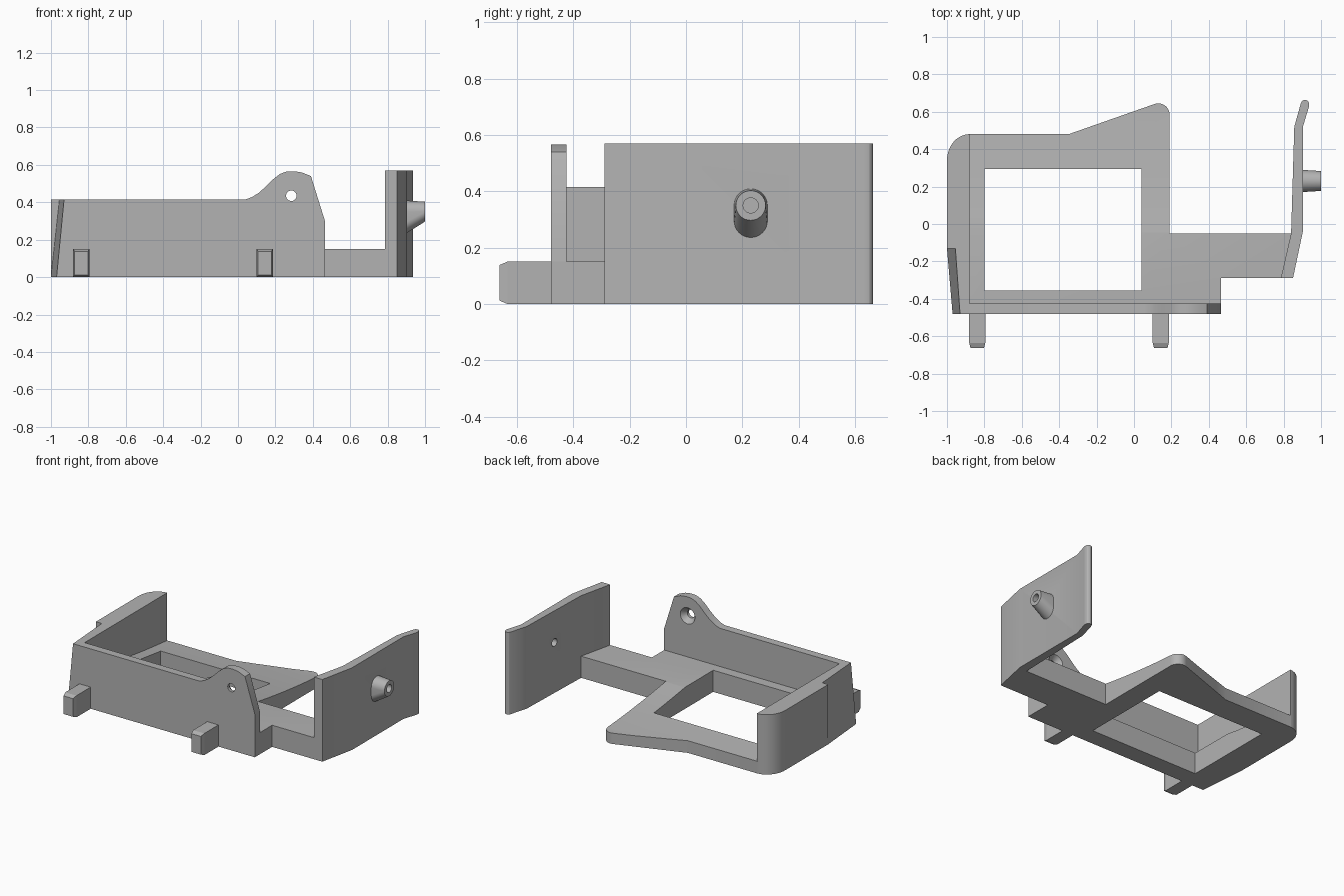
import bpy, bmesh
from math import sin, cos, pi, radians
from mathutils import Matrix, Vector

cube = bpy.data.objects.get("Cube")
if cube:
    bpy.data.objects.remove(cube, do_unlink=True)

grey = bpy.data.materials.new("plain grey")
grey.use_nodes = True
grey.diffuse_color = (0.45, 0.45, 0.45, 1)
grey.node_tree.nodes["Principled BSDF"].inputs["Base Color"].default_value = grey.diffuse_color


def finish(name, bm):
    bmesh.ops.recalc_face_normals(bm, faces=bm.faces)
    mesh = bpy.data.meshes.new(name)
    bm.to_mesh(mesh)
    bm.free()
    mesh.materials.append(grey)
    obj = bpy.data.objects.new(name, mesh)
    bpy.context.collection.objects.link(obj)
    return obj


def loft(name, bottom, top):
    """Closed solid between two matching rings of points."""
    bm = bmesh.new()
    a = [bm.verts.new(p) for p in bottom]
    b = [bm.verts.new(p) for p in top]
    bm.faces.new(a)
    bm.faces.new(b)
    for i in range(len(a)):
        j = (i + 1) % len(a)
        bm.faces.new((a[i], a[j], b[j], b[i]))
    return finish(name, bm)


def prism(name, outline, z0, z1):
    return loft(name, [(x, y, z0) for x, y in outline], [(x, y, z1) for x, y in outline])


def arc(cx, cy, rx, ry, start, end, n=10):
    angles = [radians(start + (end - start) * i / n) for i in range(n + 1)]
    return [(cx + rx * cos(t), cy + ry * sin(t)) for t in angles]


def cone(name, start, end, r1, r2):
    start, end = Vector(start), Vector(end)
    axis = end - start
    bm = bmesh.new()
    turn = axis.to_track_quat('Z', 'Y').to_matrix().to_4x4()
    bmesh.ops.create_cone(bm, cap_ends=True, segments=32, radius1=r1, radius2=r2,
                          depth=axis.length,
                          matrix=Matrix.Translation((start + end) / 2) @ turn)
    return finish(name, bm)


def cut(obj, cutter):
    mod = obj.modifiers.new("cut", 'BOOLEAN')
    mod.operation = 'DIFFERENCE'
    mod.solver = 'EXACT'
    mod.object = cutter
    bpy.context.view_layer.update()
    result = bpy.data.meshes.new_from_object(
        obj.evaluated_get(bpy.context.evaluated_depsgraph_get()))
    obj.modifiers.clear()
    obj.data = result
    bpy.data.objects.remove(cutter, do_unlink=True)


def smooth(obj):
    bpy.ops.object.select_all(action='DESELECT')
    obj.select_set(True)
    bpy.context.view_layer.objects.active = obj
    bpy.ops.object.shade_smooth_by_angle(angle=radians(25))


# Base frame with side arm, window and a top that thins towards the back
T = 0.15
outline = [(-0.885, -0.48), (0.465, -0.48), (0.465, -0.29), (0.80, -0.29), (0.85, -0.05),
           (0.19, -0.05)]
outline += arc(0.13, 0.585, 0.06, 0.06, 0, 110) + [(-0.35, 0.48), (-0.885, 0.48)]
base = prism("base_frame", outline, 0, T)
window = [(-0.80, -0.355), (0.04, -0.355), (0.04, 0.295), (-0.80, 0.295)]
cut(base, prism("window_cutter", window, -0.1, 0.3))
bm = bmesh.new()
bm.from_mesh(base.data)
for i in range(9):
    bmesh.ops.bisect_plane(bm, geom=bm.verts[:] + bm.edges[:] + bm.faces[:],
                           plane_co=(0, -0.04 + 0.08 * i, 0), plane_no=(0, 1, 0))
for v in bm.verts:
    if v.co.z > 0.1:
        s = min(max((v.co.y + 0.05) / 0.65, 0), 1)
        v.co.z = T - 0.075 * s * (1.4 - 0.4 * s)
bm.to_mesh(base.data)
bm.free()
smooth(base)

# Front wall with raised lobe and countersunk hole
profile = [(-0.90, 0), (0.465, 0), (0.465, 0.30), (0.39, 0.54), (0.34, 0.56), (0.30, 0.566),
           (0.26, 0.565), (0.225, 0.552), (0.19, 0.525), (0.15, 0.485), (0.11, 0.45),
           (0.075, 0.428), (0.04, 0.415), (-0.90, 0.415)]
front = loft("front_wall", [(x, -0.48, z) for x, z in profile],
             [(x, -0.425, z) for x, z in profile])
cut(front, cone("hole_cutter", (0.285, -0.6, 0.435), (0.285, -0.3, 0.435), 0.028, 0.028))
cut(front, cone("countersink_cutter", (0.285, -0.462, 0.435), (0.285, -0.42, 0.435), 0.027, 0.06))
smooth(front)

# Side wall: upright part with rounded back corner, and leaning front part
H = 0.415
upright = [(-1, -0.13), (-0.88, -0.13)] + arc(-0.88, 0.34, 0.12, 0.14, 90, 180)
smooth(prism("right_wall", upright, 0, H))
loft("right_wall_leaning_end",
     [(-1, -0.13, 0), (-0.97, -0.48, 0), (-0.88, -0.48, 0), (-0.88, -0.13, 0)],
     [(-0.955, -0.13, H), (-0.93, -0.48, H), (-0.88, -0.48, H), (-0.88, -0.13, H)])

# Tall bent panel on the end of the arm
section = [(0.785, -0.29), (0.85, -0.29), (0.903, -0.04), (0.903, 0.52), (0.935, 0.625)]
section += arc(0.914, 0.642, 0.022, 0.022, 0, 160, 6)
section += [(0.868, 0.56), (0.857, 0.52), (0.84, -0.05)]
panel = prism("left_panel", section, 0, 0.57)

# Skewed hollow peg on the panel
PY, PZ = 0.23, 0.35
bm = bmesh.new()
for i in range(32):
    c, s = cos(2 * pi * i / 32), sin(2 * pi * i / 32)
    bm.verts.new((1.0, PY + 0.053 * c, PZ + 0.053 * s))
    for drop in (0, 0.062):
        bm.verts.new((0.89, PY + 0.06 * c, PZ - drop + 0.06 * s))
hull = bmesh.ops.convex_hull(bm, input=bm.verts)
bmesh.ops.delete(bm, geom=[v for v in bm.verts if not v.link_faces], context='VERTS')
bmesh.ops.dissolve_limit(bm, angle_limit=0.01, verts=bm.verts, edges=bm.edges)
peg = finish("peg", bm)
for part in (panel, peg):
    cut(part, cone("bore_cutter", (0.7, PY, PZ), (1.1, PY, PZ), 0.027, 0.027))
    smooth(part)

# Two chamfered tabs at the front
for name, x in (("right_tab", -0.838), ("left_tab", 0.143)):
    bm = bmesh.new()
    rings = []
    for y, inset in ((-0.47, 0), (-0.635, 0), (-0.663, 0.012)):
        w, lo, hi = 0.043 - inset * 0.6, inset, T - inset
        rings.append([bm.verts.new((x + sx * w, y, z))
                      for sx, z in ((-1, lo), (1, lo), (1, hi), (-1, hi))])
    for a, b in zip(rings, rings[1:]):
        for i in range(4):
            j = (i + 1) % 4
            bm.faces.new((a[i], a[j], b[j], b[i]))
    bm.faces.new(rings[0])
    bm.faces.new(rings[-1])
    finish(name, bm)
